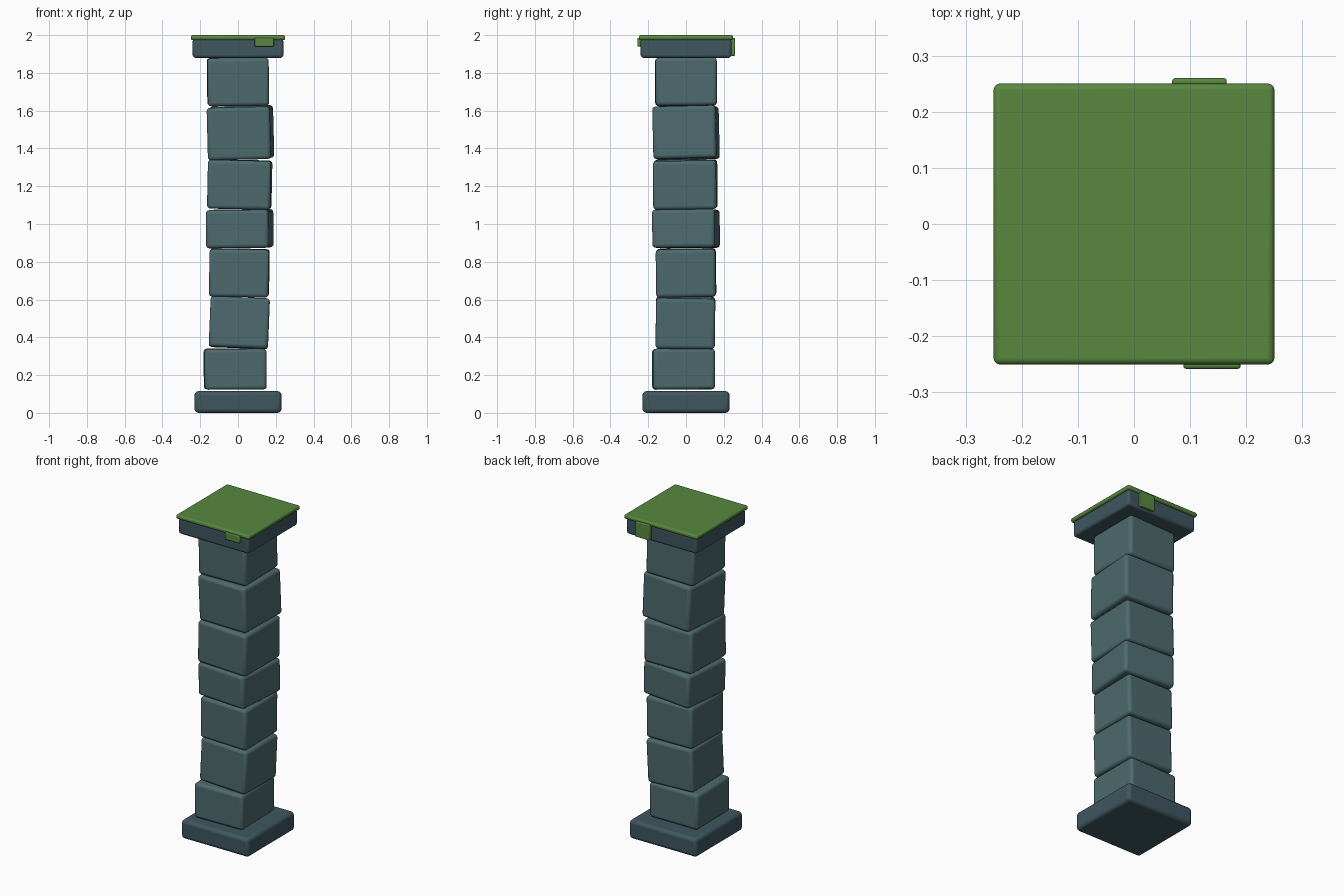
import bpy
from math import radians

if "Cube" in bpy.data.objects:
    bpy.data.objects.remove(bpy.data.objects["Cube"])


def material(name, rgb):
    m = bpy.data.materials.new(name)
    m.diffuse_color = (*rgb, 1)
    m.use_nodes = True
    m.node_tree.nodes["Principled BSDF"].inputs["Base Color"].default_value = m.diffuse_color
    return m


STONE = material("stone", (0.075, 0.145, 0.155))
DARK = material("dark_stone", (0.05, 0.095, 0.115))
MOSS = material("moss", (0.10, 0.25, 0.05))


def block(name, lo, hi, mat, bevel, rot=(0, 0, 0), size=None):
    """Rounded block filling lo..hi, optionally resized and tilted (degrees)."""
    centre = [(a + b) / 2 for a, b in zip(lo, hi)]
    dims = size or [b - a for a, b in zip(lo, hi)]
    bpy.ops.mesh.primitive_cube_add(size=1, location=centre)
    ob = bpy.context.object
    ob.name = name
    ob.scale = dims
    bpy.ops.object.transform_apply(location=False, rotation=False, scale=True)
    ob.rotation_euler = [radians(a) for a in rot]
    mod = ob.modifiers.new("rounded_edges", "BEVEL")
    mod.width = bevel
    mod.segments = 3
    ob.data.materials.append(mat)
    bpy.ops.object.shade_smooth_by_angle(angle=radians(40))
    return ob


# Base plinth and capital slab
block("base_plinth", (-0.23, -0.23, 0.005), (0.23, 0.23, 0.12), DARK, 0.02)
block("capital_slab", (-0.24, -0.24, 1.88), (0.24, 0.24, 1.98), DARK, 0.014)

# Stacked shaft stones: centre x, centre y, bottom, top, width, tilt x, tilt y, yaw
stones = [
    (-0.015, -0.013, 0.122, 0.342, 0.328, 0.3, -0.3, 1),
    (0.007, -0.003, 0.342, 0.613, 0.314, -0.7, 2.3, 0),
    (0.007, 0.000, 0.613, 0.870, 0.316, 0.8, 1.0, -0.5),
    (0.009, 0.000, 0.872, 1.078, 0.333, 0.5, -0.6, -5),
    (0.009, -0.004, 1.078, 1.340, 0.335, 0.6, 1.2, -1.2),
    (0.013, 0.000, 1.342, 1.624, 0.335, 1.4, -1.4, -3.3),
    (0.000, 0.000, 1.624, 1.882, 0.325, 0.5, -0.7, 0.5),
]
for i, (x, y, z0, z1, w, rx, ry, rz) in enumerate(stones, 1):
    h = w / 2
    block(f"shaft_stone_{i}", (x - h, y - h, z0), (x + h, y + h, z1),
          STONE, 0.018, (rx, ry, rz), (w, w, z1 - z0 - 0.004))

# Moss sheet on top with a drip hanging over front and back
block("moss_cap", (-0.25, -0.25, 1.974), (0.25, 0.25, 2.0), MOSS, 0.01)
block("moss_drip_front", (0.088, -0.258, 1.94), (0.19, -0.238, 1.985), MOSS, 0.005)
block("moss_drip_back", (0.068, 0.238, 1.89), (0.165, 0.26, 1.985), MOSS, 0.005)

# Rest the plinth on the ground
bpy.data.objects["base_plinth"].location.z -= 0.005
